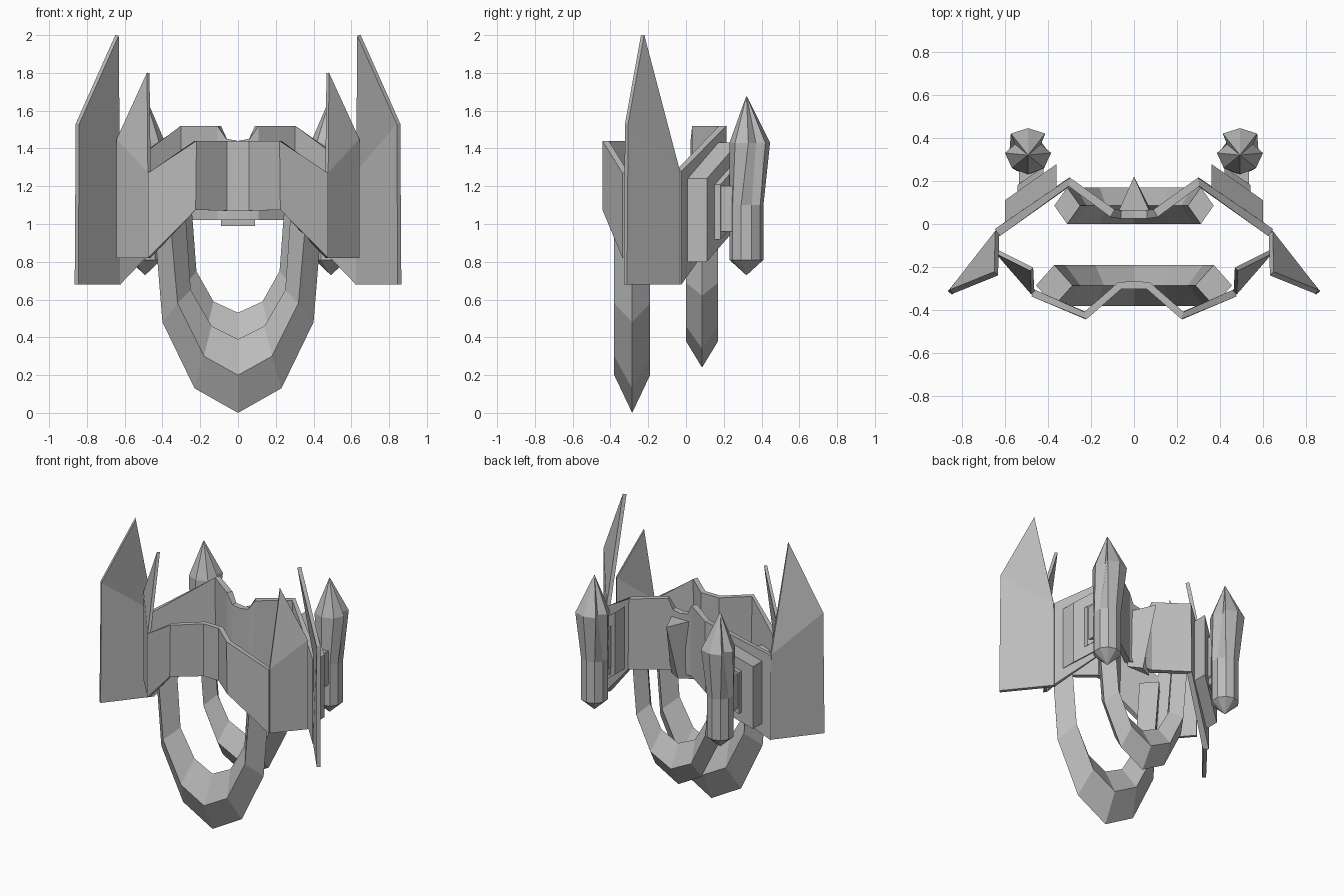
import bpy
import bmesh
import math

cube = bpy.data.objects.get("Cube")
if cube:
    bpy.data.objects.remove(cube, do_unlink=True)

metal = bpy.data.materials.new("plain grey")
metal.use_nodes = True
GREY = (0.5, 0.5, 0.5, 1)
metal.diffuse_color = GREY
metal.node_tree.nodes["Principled BSDF"].inputs["Base Color"].default_value = GREY


def build(name, verts, faces, mirror=True, thick=0):
    """Mesh object, optionally mirrored left to right and thickened."""
    mesh = bpy.data.meshes.new(name)
    bm = bmesh.new()
    vs = [bm.verts.new(v) for v in verts]
    for f in faces:
        bm.faces.new([vs[i] for i in f])
    bmesh.ops.recalc_face_normals(bm, faces=bm.faces)
    bm.to_mesh(mesh)
    bm.free()
    mesh.materials.append(metal)
    obj = bpy.data.objects.new(name, mesh)
    bpy.context.collection.objects.link(obj)
    if mirror:
        obj.modifiers.new("Mirror", 'MIRROR')
    if thick:
        solid = obj.modifiers.new("Thickness", 'SOLIDIFY')
        solid.thickness = thick
        solid.offset = 0
    return obj


def loft(name, rings, mirror=True):
    """Closed skin over rings with equal point counts."""
    n = len(rings[0])
    verts = [p for ring in rings for p in ring]
    faces = [(k * n + i, k * n + (i + 1) % n, (k + 1) * n + (i + 1) % n, (k + 1) * n + i)
             for k in range(len(rings) - 1) for i in range(n)]
    faces += [tuple(range(n)), tuple(range(len(verts) - n, len(verts)))]
    return build(name, verts, faces, mirror)


def band(name, path, thick):
    """Upright wall along a path of (x, y, low z, high z)."""
    verts = [v for x, y, lo, hi in path for v in ((x, y, lo), (x, y, hi))]
    faces = [(i, i + 2, i + 3, i + 1) for i in range(0, len(verts) - 2, 2)]
    return build(name, verts, faces, True, thick)


def hoop(name, y, half, outer, side, inner):
    """Open U-shaped loop with a diamond cross-section."""
    def ring(o, s, i, sx):
        return [(sx * o[0], y, o[1]), (sx * s[0], y - half, s[1]),
                (sx * i[0], y, i[1]), (sx * s[0], y + half, s[1])]
    right = [ring(o, s, i, 1) for o, s, i in zip(outer, side, inner)]
    left = [ring(o, s, i, -1) for o, s, i in zip(outer, side, inner)]
    return loft(name, left[:0:-1] + right, False)


# Hanging loops
hoop("front_loop", -0.285, 0.095,
     [(0, 0), (0.23, 0.13), (0.40, 0.48), (0.455, 1.15)],
     [(0, 0.2), (0.18, 0.3), (0.32, 0.58), (0.37, 1.15)],
     [(0, 0.39), (0.14, 0.46), (0.25, 0.65), (0.285, 1.15)])
hoop("back_loop", 0.085, 0.085,
     [(0, 0.24), (0.18, 0.34), (0.32, 0.62), (0.37, 1.15)],
     [(0, 0.38), (0.16, 0.46), (0.27, 0.69), (0.31, 1.15)],
     [(0, 0.53), (0.13, 0.59), (0.22, 0.75), (0.25, 1.15)])

# Folded front and back walls
band("front_wall", [(0, -0.285, 1.07, 1.44), (0.065, -0.285, 1.07, 1.44),
                    (0.225, -0.425, 1.075, 1.44), (0.47, -0.32, 0.82, 1.27)], 0.035)
band("back_wall", [(0, 0.045, 1.02, 1.44), (0.06, 0.045, 1.02, 1.45),
                   (0.10, 0.05, 1.02, 1.52), (0.30, 0.195, 1.02, 1.52),
                   (0.635, -0.04, 0.68, 1.28)], 0.04)

# Pointed fins: a flat lower panel with a leaning spike above its crease
FIN = [(0, 1, 2, 3), (3, 2, 4)]
build("front_fin", [(0.47, -0.32, 0.82), (0.635, -0.13, 0.82), (0.635, -0.13, 1.45),
                    (0.47, -0.32, 1.27), (0.475, -0.21, 1.8)], FIN, True, 0.02)
build("side_wing", [(0.63, -0.04, 0.68), (0.855, -0.32, 0.68), (0.85, -0.315, 1.53),
                    (0.635, -0.04, 1.28), (0.64, -0.23, 2.0)], FIN, True, 0.025)

# Wedge at the middle of the back
loft("back_wedge", [[(-0.09, 0.04, 0.99), (0.09, 0.04, 0.99), (0, 0.09, 0.99)],
                    [(-0.08, 0.04, 1.40), (0.08, 0.04, 1.40), (0, 0.22, 1.40)]], False)


# Pod brackets: slanted slabs stepping out from the back wall
def slab(name, x0, x1, near, far, low, high):
    def end(x):
        y, z = 0.41 - 0.7 * x, 0.48 - 0.8 * x
        return [(x, y + near, z + low), (x, y + far, z + low),
                (x, y + far, z + high), (x, y + near, z + high)]
    loft(name, [end(x0), end(x1)])


slab("bracket_plate", 0.36, 0.6, 0.0, 0.12, 0.80, 1.24)
slab("bracket_step", 0.42, 0.54, 0.1, 0.15, 0.87, 1.16)
loft("pod_strut", [[(x, y, z) for x, y in ((0.43, 0.12), (0.535, 0.12), (0.535, 0.3), (0.43, 0.3))]
                   for z in (0.96, 1.2)])

# Pods: a waisted two-lobed shoulder tapering to a round foot
PX, PY = 0.492, 0.32
HALF = [(0, -0.09), (0.075, -0.06), (0.107, 0.01), (0.06, 0.05), (0.08, 0.1), (0, 0.125)]
lobes = HALF + [(-x, y) for x, y in HALF[-2:0:-1]]
count = len(lobes)
foot = [(0.09 * math.sin(math.tau * i / count), -0.09 * math.cos(math.tau * i / count))
        for i in range(count)]


def pod_ring(shape, z, s=1):
    return [(PX + s * x, PY + s * y, z) for x, y in shape]


loft("pod", [pod_ring(foot, 0.73, 0.02), pod_ring(foot, 0.81), pod_ring(foot, 1.1),
             pod_ring(lobes, 1.43), pod_ring(lobes, 1.675, 0.02)])
